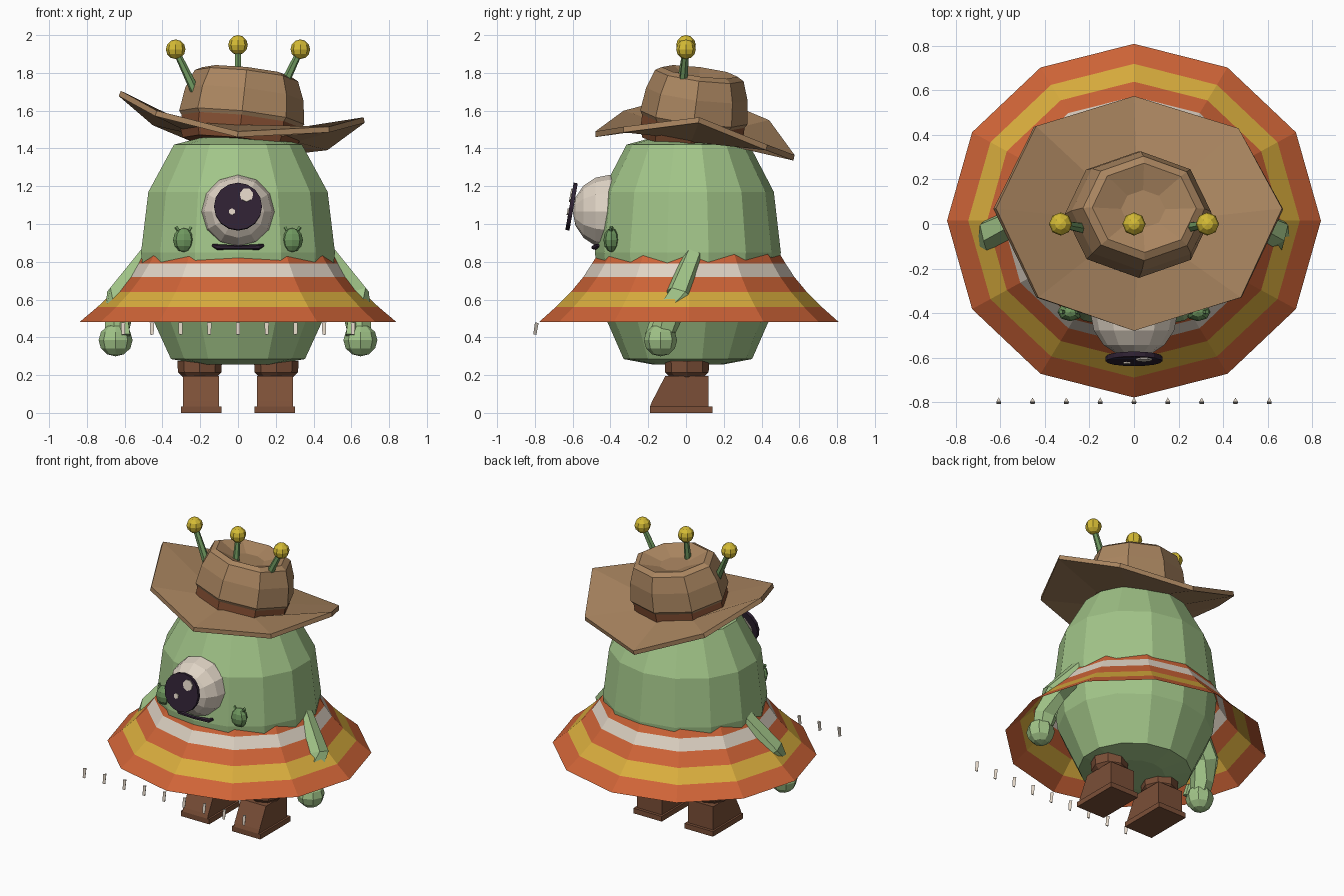
import bpy, bmesh, math
from mathutils import Vector, Matrix

cube = bpy.data.objects.get("Cube")
if cube:
    bpy.data.objects.remove(cube)


def srgb(r, g, b):
    return tuple((c / 255) ** 2.2 for c in (r, g, b)) + (1.0,)


def material(name, *rgb):
    m = bpy.data.materials.new(name)
    m.use_nodes = True
    m.diffuse_color = srgb(*rgb)
    m.node_tree.nodes["Principled BSDF"].inputs["Base Color"].default_value = srgb(*rgb)
    return m


SKIN = material("skin green", 160, 195, 135)
DARK = material("dark green", 110, 150, 95)
ORANGE = material("orange", 206, 100, 58)
YELLOW = material("yellow", 217, 172, 64)
CREAM = material("cream", 222, 210, 195)
FELT = material("hat brown", 168, 132, 96)
BAND = material("hat band brown", 128, 78, 52)
BOOT = material("boot brown", 122, 80, 58)
BLACK = material("pupil", 50, 38, 54)
GOLD = material("bobble gold", 212, 186, 56)


def finish(name, bm, *mats):
    bmesh.ops.recalc_face_normals(bm, faces=bm.faces)
    mesh = bpy.data.meshes.new(name)
    bm.to_mesh(mesh)
    bm.free()
    for m in mats:
        mesh.materials.append(m)
    ob = bpy.data.objects.new(name, mesh)
    bpy.context.collection.objects.link(ob)
    return ob


def bridge(bm, rings, slots=None):
    """Join rings of points with quads; slots gives the material of each band."""
    loops = [[bm.verts.new(p) for p in ring] for ring in rings]
    n = len(loops[0])
    for k in range(len(loops) - 1):
        a, b = loops[k], loops[k + 1]
        for i in range(n):
            j = (i + 1) % n
            f = bm.faces.new((a[i], a[j], b[j], b[i]))
            f.material_index = slots[k] if slots else 0
    return loops


def circle(r, z, n, sx=1, sy=1):
    return [Vector((r * sx * math.sin(math.tau * i / n),
                    -r * sy * math.cos(math.tau * i / n), z)) for i in range(n)]


def lathe(name, profile, n, mats, sx=1, sy=1, slots=None, caps=True):
    bm = bmesh.new()
    loops = bridge(bm, [circle(r, z, n, sx, sy) for r, z in profile], slots)
    if caps:
        bm.faces.new(loops[0])
        bm.faces.new(loops[-1])
    return finish(name, bm, *mats)


def tube(name, points, radii, n, mat):
    points = [Vector(p) for p in points]
    rings = []
    for i, p in enumerate(points):
        d = points[min(i + 1, len(points) - 1)] - points[max(i - 1, 0)]
        q = d.to_track_quat('Z', 'Y')
        rings.append([p + q @ v for v in circle(radii[i], 0, n)])
    bm = bmesh.new()
    loops = bridge(bm, rings)
    bm.faces.new(loops[0])
    bm.faces.new(loops[-1])
    return finish(name, bm, mat)


def ball(name, loc, size, mat, u=8, v=6, rot=(0, 0, 0)):
    bm = bmesh.new()
    bmesh.ops.create_uvsphere(bm, u_segments=u, v_segments=v, radius=1)
    ob = finish(name, bm, mat)
    ob.location, ob.scale, ob.rotation_euler = loc, size, rot
    return ob


def prism(name, outline, x0, x1, mat):
    """Extrude a (y, z) outline along x."""
    bm = bmesh.new()
    loops = bridge(bm, [[(x, y, z) for y, z in outline] for x in (x0, x1)])
    for l in loops:
        bm.faces.new(l)
    return finish(name, bm, mat)


# Body
body = lathe("body", [(0.18, 0.255), (0.34, 0.285), (0.465, 0.57), (0.492, 0.85),
                      (0.455, 1.17), (0.325, 1.42), (0.14, 1.47)], 14, [SKIN], sx=1.07)
body.location.y = 0.01

# Striped poncho
poncho = lathe("poncho", [(0.84, 0.48), (0.745, 0.56), (0.66, 0.64), (0.59, 0.72),
                          (0.542, 0.79), (0.5, 0.855)], 12, [ORANGE, YELLOW, CREAM],
               sy=0.946, slots=[0, 1, 0, 2, 0], caps=False)
poncho.location.y = 0.015

# Fringe along the front hem
for i in range(-4, 5):
    x = i * 0.152
    tube("fringe", [(x, -0.793, 0.478), (x, -0.803, 0.415)], [0.013, 0.011], 3, CREAM)

# Single eye with pupil and glints
ball("eyeball", (0, -0.405, 1.065), (0.195,) * 3, CREAM, 12, 8, (math.pi / 2, 0, 0))
tilt = math.radians(80)


def eye_plate(name, x, up, out, radius, depth, n, mat):
    ob = lathe(name, [(radius, -depth / 2), (radius, depth / 2)], n, [mat])
    ob.rotation_euler.x = tilt
    ob.location = Vector((0, -0.606, 1.092)) + Matrix.Rotation(tilt, 3, 'X') @ Vector((x, up, out))


eye_plate("pupil", 0, 0, 0, 0.127, 0.022, 16, BLACK)
eye_plate("large_glint", 0.045, 0.06, 0.014, 0.037, 0.008, 7, CREAM)
eye_plate("small_glint", -0.032, -0.03, 0.014, 0.018, 0.008, 6, CREAM)

# Mouth
tube("mouth", [(-0.135, -0.465, 0.888), (-0.11, -0.478, 0.878), (0, -0.49, 0.876),
               (0.11, -0.478, 0.878), (0.135, -0.465, 0.888)],
     [0.008, 0.015, 0.011, 0.015, 0.008], 6, BLACK)

# Boot side outline with sloping toe
BOOT_SIDE = [(-0.19, 0.035), (-0.18, 0.06), (-0.11, 0.195), (0.12, 0.195), (0.12, 0.035)]
SOLE_SIDE = [(-0.19, 0), (-0.19, 0.035), (0.14, 0.035), (0.14, 0)]

for side, s in (("left", 1), ("right", -1)):
    # Cheek warts with tiny horns
    ball(side + "_wart", (0.287 * s, -0.395, 0.915), (0.057, 0.042, 0.064), DARK)
    for k in (-1, 1):
        x = 0.287 * s + 0.025 * k
        tube(side + "_wart_horn", [(x, -0.395, 0.96), (x + 0.016 * k, -0.395, 0.985)],
             [0.009, 0.011], 5, DARK)

    # Arm, hand and thumb
    tube(side + "_arm", [(0.46 * s, 0.04, 0.84), (0.625 * s, -0.035, 0.62),
                         (0.635 * s, -0.1, 0.50), (0.645 * s, -0.13, 0.40)],
         [0.06, 0.078, 0.075, 0.06], 6, SKIN)
    ball(side + "_hand", (0.648 * s, -0.135, 0.385), (0.09, 0.088, 0.086), SKIN)
    tube(side + "_thumb", [(0.6 * s, -0.17, 0.48), (0.595 * s, -0.19, 0.41)],
         [0.025, 0.03], 5, SKIN)

    # Boot
    prism(side + "_boot", BOOT_SIDE, 0.1 * s, 0.29 * s, BOOT)
    prism(side + "_sole", SOLE_SIDE, 0.087 * s, 0.303 * s, BOOT)
    cuff = lathe(side + "_boot_cuff", [(0.09, 0.19), (0.115, 0.215), (0.118, 0.275)], 8, [BOOT])
    cuff.location = (0.203 * s, 0.005, 0)

    # Outer antenna
    tube(side + "_antenna", [(0.22 * s, -0.02, 1.69), (0.33 * s, 0, 1.92)],
         [0.026, 0.017], 6, DARK)
    ball(side + "_bobble", (0.33 * s, 0, 1.925), (0.052,) * 3, GOLD)

# Middle antenna
tube("middle_antenna", [(0, -0.025, 1.75), (0, 0, 1.93)], [0.023, 0.016], 6, DARK)
ball("middle_bobble", (0, 0, 1.948), (0.052,) * 3, GOLD)

# Tilted hat crown with dished top
hat_tilt = Vector((0, 0, 1)).rotation_difference(Vector((0.11, 0.13, 1)))
for name, mat, profile in (
        ("hat_band", BAND, [(0.3, -0.05), (0.318, 0.0), (0.318, 0.075)]),
        ("hat_crown", FELT, [(0.318, 0.07), (0.333, 0.09), (0.315, 0.215), (0.275, 0.315),
                             (0.235, 0.335), (0.1, 0.29)])):
    part = lathe(name, profile, 8, [mat], sy=0.86)
    part.rotation_mode = 'QUATERNION'
    part.rotation_quaternion = hat_tilt
    part.location = (0.01, 0.03, 1.475)

# Curled hat brim
RIM = [(0, -0.48, 1.49), (0.48, -0.33, 1.515), (0.665, 0.07, 1.565), (0.47, 0.43, 1.42),
       (0, 0.575, 1.365), (-0.44, 0.44, 1.55), (-0.62, 0.07, 1.705), (-0.43, -0.33, 1.6)]
inner = [hat_tilt @ p + Vector((0.01, 0.03, 1.475)) for p in circle(0.29, 0.02, 8, 1, 0.86)]
bm = bmesh.new()
bridge(bm, [inner, RIM])
brim = finish("hat_brim", bm, FELT)
solid = brim.modifiers.new("thickness", 'SOLIDIFY')
solid.thickness = 0.03
solid.offset = -1
